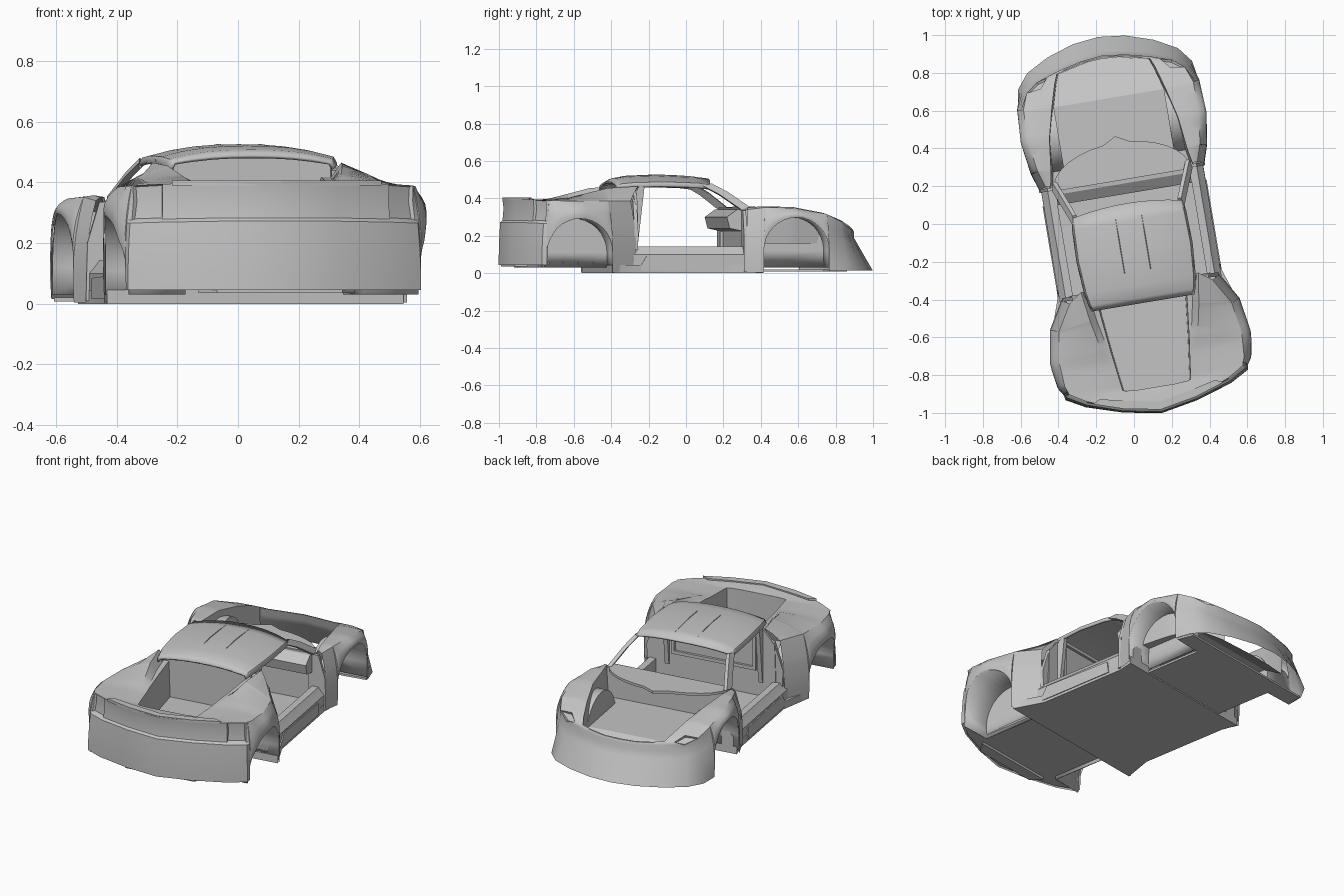
import bpy, bmesh, math
from mathutils import Vector

if "Cube" in bpy.data.objects:
    bpy.data.objects.remove(bpy.data.objects["Cube"])

YAW = math.radians(9.5)
mat = bpy.data.materials.new("body_grey")
mat.use_nodes = True
GREY = (0.55, 0.55, 0.55, 1)
mat.diffuse_color = GREY
mat.node_tree.nodes["Principled BSDF"].inputs["Base Color"].default_value = GREY


def finish(name, bm, mirror=False, thick=0, closed=False):
    """Turn a bmesh into a placed, smooth-shaded part (x = car's side, y = forward)."""
    if closed:
        bmesh.ops.recalc_face_normals(bm, faces=bm.faces)
    me = bpy.data.meshes.new(name)
    bm.to_mesh(me)
    bm.free()
    me.materials.append(mat)
    ob = bpy.data.objects.new(name, me)
    bpy.context.collection.objects.link(ob)
    ob.rotation_euler.z = YAW
    ob.location = (-0.022 * math.cos(YAW), -0.022 * math.sin(YAW), 0)
    bpy.ops.object.select_all(action='DESELECT')
    ob.select_set(True)
    bpy.context.view_layer.objects.active = ob
    bpy.ops.object.shade_smooth_by_angle(angle=math.radians(30))
    if thick:
        m = ob.modifiers.new("thickness", 'SOLIDIFY')
        m.thickness, m.offset = thick, -1
    if mirror:
        ob.modifiers.new("mirror", 'MIRROR').merge_threshold = 0.001
    return ob


def grid(columns, flip=False):
    """Skin a list of equal-length point columns."""
    bm = bmesh.new()
    vs = [[bm.verts.new(p) for p in c] for c in columns]
    for a, b in zip(vs, vs[1:]):
        for j in range(len(a) - 1):
            q = [a[j], b[j], b[j + 1], a[j + 1]]
            bm.faces.new(q[::-1] if flip else q)
    return bm


def prism(name, pts, lo, hi, axis, mirror=False):
    """Extrude a 2D outline along one axis (other two axes keep their order)."""
    bm = bmesh.new()
    ends = []
    for d in (lo, hi):
        ring = []
        for p in pts:
            q = list(p)
            q.insert(axis, d)
            ring.append(bm.verts.new(q))
        ends.append(ring)
        bm.faces.new(ring)
    n = len(pts)
    for i in range(n):
        k = (i + 1) % n
        bm.faces.new((ends[0][i], ends[0][k], ends[1][k], ends[1][i]))
    return finish(name, bm, mirror, closed=True)


def both(half):
    """Complete a right-hand outline with its mirrored left half."""
    return half + [(-x, f) for x, f in half[::-1] if x]


def look(table, f):
    """Interpolate a station table by its first column."""
    for a, b in zip(table, table[1:]):
        lo, hi = min(a[0], b[0]), max(a[0], b[0])
        if lo <= f <= hi:
            t = (f - a[0]) / (b[0] - a[0])
            return [p + (q - p) * t for p, q in zip(a, b)]
    return list(table[0] if abs(f - table[0][0]) < abs(f - table[-1][0]) else table[-1])


# station: y, half width, shoulder z, shoulder inset, ridge x, y, z (rear: deck rail x, z)
FRONT = [(.255, .455, .34, .05, .38, .27, .35), (.35, .485, .352, .05, .365, .35, .352),
         (.52, .51, .347, .05, .345, .52, .347), (.70, .50, .315, .045, .305, .68, .315),
         (.80, .468, .275, .05, .27, .80, .275), (.88, .405, .24, .07, .25, .85, .25),
         (.945, .285, .23, .09, .18, .865, .24), (.992, .14, .22, .10, .09, .885, .235),
         (1.008, 0, .22, .10, 0, .89, .235)]
REAR = [(-.33, .435, .385, .06, .315, -.31, .465, .245, .42),
        (-.475, .52, .385, .06, .292, -.47, .455, .23, .41),
        (-.657, .55, .385, .06, .255, -.65, .41, .21, .398),
        (-.70, .547, .386, .06, .242, -.70, .392, .203, .392),
        (-.80, .53, .388, .05, .215, -.80, .388, .19, .388),
        (-.86, .49, .39, .035, .195, -.86, .385, .182, .385),
        (-.915, .39, .395, .03, .17, -.865, .385, .165, .385),
        (-.975, .20, .40, .02, .10, -.87, .385, .098, .385),
        (-1.012, 0, .40, .02, 0, -.87, .385, 0, .385)]


def shell(name, table, fc, zc, r, low_in, low_out, floor_z, lamp):
    """Fender side with wheel arch, wrapped end, top strip, inner wall and bay floor."""
    s = 1 if table[-1][0] > 0 else -1
    arch = [fc - s * r * math.cos(math.pi * k / 16) for k in range(1, 16)]
    e = .0005
    arch += [fc - r - e, fc - r + e, fc + r - e, fc + r + e]
    fs = sorted(set(arch + [t[0] for t in table if abs(t[0] - fc) > r + .003]),
                reverse=s < 0)
    cols = []
    for f in fs:
        _, x, zt, dt, xi, fi, zi, *rail = look(table, f)
        a, b = look(table, f - .012), look(table, f + .012)
        n = Vector((abs(b[0] - a[0]), -(b[1] - a[1]) * (1 if b[0] > a[0] else -1)))
        n = Vector((0, s)) if x == 0 else n.normalized()
        if abs(f - fc) < r:
            zb = zc + math.sqrt(r * r - (f - fc) ** 2)
        else:
            zb = low_in if (f - fc) * s < 0 else low_out
        col = []
        for t in (0, .2, .42, .64, .67, .85, 1):
            if f > .79:  # flat raked nose with a small upright lip
                d = dt * min(1, t / .85)
            else:
                d = dt * t * t + .015 * (1 - t) ** 2 * (f > -.84)
            if f < -.84 and .67 <= t < 1:
                d += .012
            col.append((max(0, x - n.x * d), f - n.y * d, zb + (zt - zb) * t))
        p, q = Vector(col[-1]), Vector((xi, fi, zi))
        col += [p.lerp(q, .5) + Vector((0, 0, .006)), q]
        if rail:  # sunken slot beside the buttress, then the deck rail
            xi, zr = rail
            col += [(max(xi, q.x - .035), fi, zr), (xi, fi, zr)]
        zf = floor_z - .65 * max(0, fi - .68)  # bay floor falls away towards the nose
        col += [(xi * .97, fi, zf), (0, fi, zf)]
        cols.append(col)
    bm = grid(cols, flip=s < 0)
    bm.normal_update()
    # leave the back of the nose open
    back = [fa for fa in bm.faces if fa.calc_center_median().y > .83
            and fa.normal.y < -.3 and abs(fa.normal.z) < .5]
    bmesh.ops.delete(bm, geom=back, context='FACES')
    # recessed lamps
    sel = [fa for fa in bm.faces if lamp(fa.calc_center_median(), fa.normal)]
    bmesh.ops.inset_region(bm, faces=sel, thickness=.008, depth=-.012)
    bmesh.ops.remove_doubles(bm, verts=bm.verts, dist=.0003)
    finish(name, bm, mirror=True)

    # wheel well: arched liner and flat inner wall
    prof = [(fc - r, .03)] + [(fc - r * math.cos(math.pi * k / 16), zc + r * math.sin(math.pi * k / 16))
                              for k in range(17)] + [(fc + r, .03)]
    bm = grid([[(.30, f, z), (look(table, f)[1] - .02, f, z)] for f, z in prof])
    bm.faces.new([bm.verts.new((.30, f, z)) for f, z in prof[::-1]])
    bmesh.ops.remove_doubles(bm, verts=bm.verts, dist=.0005)
    finish(name + "_wheel_well", bm, mirror=True, thick=.008)


shell("front_body", FRONT, .522, .12, .178, .005, .015, .16,
      lambda c, n: .74 < c.y < .83 and n.z > .5 and c.z > .25 and c.x > .32)
shell("rear_body", REAR, -.657, .11, .182, .005, .045, .20,
      lambda c, n: c.y < -.84 and .29 < c.z < .375 and n.z < .6 and c.x > .36)

# roof skin: y, half width, centre z, edge z
ROOF = [(-.42, .262, .49, .468), (-.39, .275, .508, .478), (-.32, .288, .521, .485),
        (-.15, .30, .526, .488), (.02, .295, .519, .482), (.085, .287, .507, .474)]
cols = []
for f, w, zc, ze in ROOF:
    col = [(w + .012, f, ze - .022)]
    for k in range(9):
        u = 1 - k / 4
        bow = .03 * (1 - u * u) if f > .05 else 0
        col.append((w * u, f + bow, ze + (zc - ze) * (1 - abs(u) ** 2.4)))
    cols.append(col + [(-w - .012, f, ze - .022)])
finish("roof", grid(cols), thick=.012)

# roof creases
for side in (-1, 1):
    x = .07 * side
    cols = [[(x + .003, f, look(ROOF, f)[2] - .003), (x, f, look(ROOF, f)[2] + .0015),
             (x - .003, f, look(ROOF, f)[2] - .003)] for f in (-.25, -.15, -.05, .04)]
    finish("roof_crease", grid(cols))

# windscreen pillars
cols = []
for x, f, z in ((.285, .08, .472), (.318, .165, .425), (.362, .275, .345)):
    cols.append([(x + .014, f - .035, z - .004), (x + .006, f + .014, z + .008),
                 (x - .014, f + .016, z), (x - .008, f - .035, z - .008),
                 (x + .014, f - .035, z - .004)])
bm = grid(cols)
bmesh.ops.remove_doubles(bm, verts=bm.verts, dist=.0001)
finish("windscreen_pillar", bm, mirror=True, closed=True)

# rear cabin pillars
prism("cabin_rear_pillar", [(-.30, .46), (-.27, .475), (-.31, .13), (-.35, .13), (-.36, .44)],
      .275, .30, 0, mirror=True)

# cowl below the windscreen, with a small centre peak
arc = [(.37 * math.cos(math.pi * k / 16),
        .24 + .20 * math.sin(math.pi * k / 16) + (.035 if k == 8 else 0)) for k in range(17)]
prism("windscreen_cowl", arc, .335, .35, 2)

# dashboard, firewall and rear bulkhead
prism("dashboard", [(.27, .345), (.22, .34), (.165, .30), (.18, .24), (.27, .22)], -.36, .36, 0)
prism("firewall", [(-.39, .04), (.39, .04), (.38, .34), (-.38, .34)], .262, .275, 1)
prism("rear_bulkhead", [(-.38, .04), (.38, .04), (.37, .37), (.275, .485), (-.275, .485), (-.37, .37)],
      -.335, -.32, 1)

# bulkhead frame
for x0, x1, z0, z1 in ((-.26, .26, .455, .475), (-.26, .26, .20, .22),
                       (-.26, -.24, .22, .455), (.24, .26, .22, .455)):
    prism("bulkhead_frame", [(x0, z0), (x1, z0), (x1, z1), (x0, z1)], -.32, -.305, 1)

# door jambs
prism("front_door_jamb", [(.34, .01), (.445, .01), (.44, .2), (.40, .335), (.34, .34)],
      .245, .262, 1, mirror=True)
prism("rear_door_jamb", [(.28, .10), (.41, .05), (.42, .22), (.365, .38), (.28, .43)],
      -.345, -.325, 1, mirror=True)

# sills with a raised panel
prism("side_sill", [(.36, 0), (.432, 0), (.434, .10), (.415, .122), (.40, .143), (.36, .143)],
      -.475, .345, 1, mirror=True)
prism("sill_panel", [(-.33, .015), (.17, .015), (.16, .085), (-.28, .095)], .43, .44, 0, mirror=True)

# underside
prism("cabin_floor", both([(.455, .345), (.435, .25), (.435, -.30), (.495, -.478)]), 0, .045, 2)
prism("front_floor", both([(.30, .34), (.30, .70), (.475, .705), (.455, .80)]), .008, .02, 2)
prism("rear_floor", both([(.30, -.47), (.30, -.84), (.49, -.845), (.37, -.915), (.19, -.968),
                          (0, -1.0)]), .05, .06, 2)

# rear diffuser lip and spoiler edge
prism("rear_diffuser", [(-.26, -.90), (.26, -.90), (.21, -.965), (-.21, -.965)], .035, .052, 2)
prism("rear_spoiler", [(.35, -.905), (.19, -.957), (0, -.99), (0, -.95), (.18, -.915), (.31, -.885)],
      .39, .406, 2, mirror=True)
